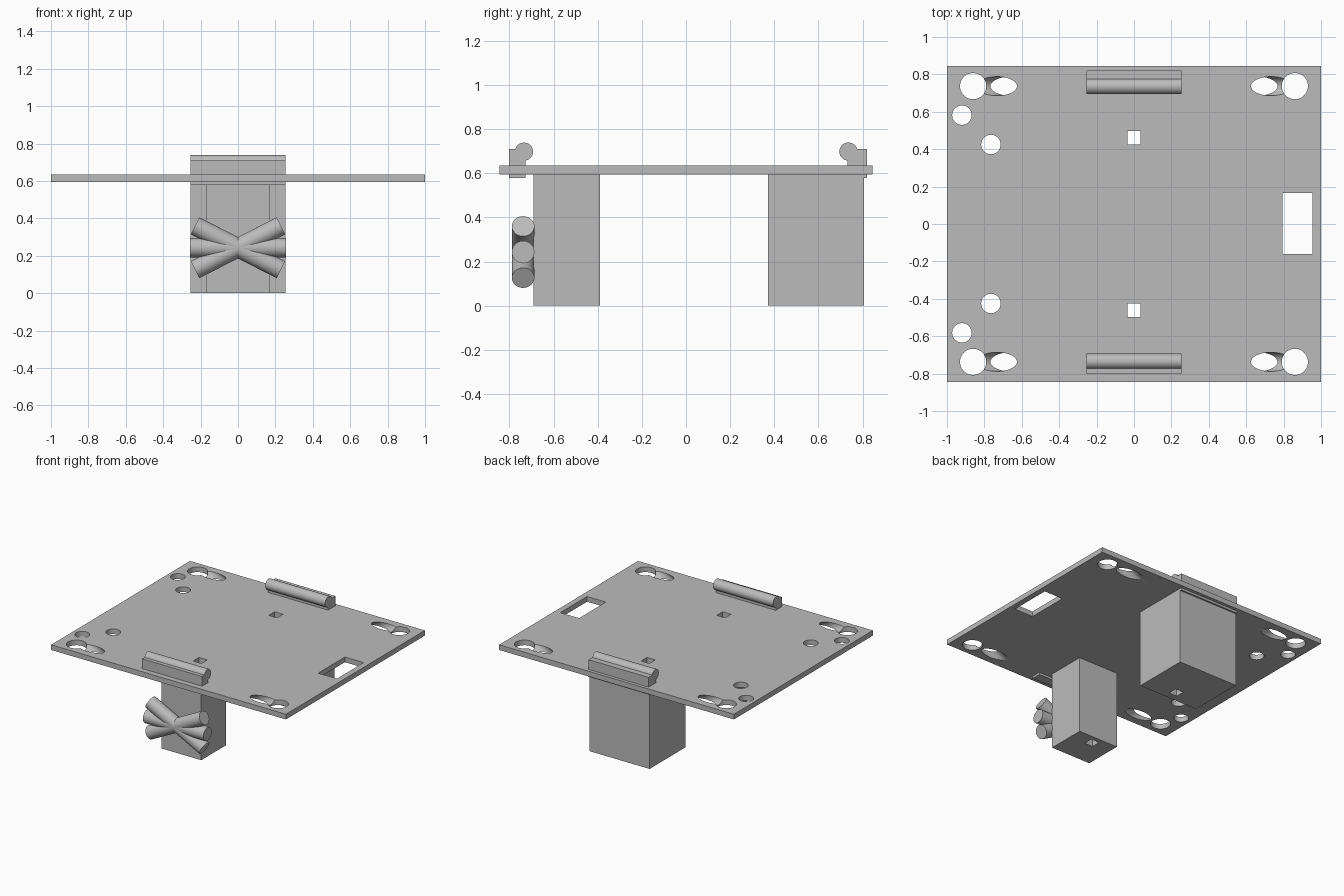
import bpy
from math import radians, pi, tan
from mathutils import Vector, Matrix

cube = bpy.data.objects.get("Cube")
if cube:
    bpy.data.objects.remove(cube, do_unlink=True)

grey = bpy.data.materials.new("plain grey")
grey.use_nodes = True
colour = (0.5, 0.5, 0.5, 1)
grey.diffuse_color = colour
grey.node_tree.nodes["Principled BSDF"].inputs["Base Color"].default_value = colour


def finish(name):
    obj = bpy.context.object
    obj.name = name
    obj.data.materials.append(grey)
    return obj


def box(name, x, y, z):
    """Box given by its (min, max) range on each axis."""
    ranges = (x, y, z)
    bpy.ops.mesh.primitive_cube_add(size=1)
    obj = finish(name)
    size = Matrix.Diagonal([b - a for a, b in ranges]).to_4x4()
    centre = Vector([(a + b) / 2 for a, b in ranges])
    obj.data.transform(Matrix.Translation(centre) @ size)
    return obj


def rod(name, centre, radius, length, tilt=0):
    """Cylinder in the xz plane, tilted from vertical about y."""
    bpy.ops.mesh.primitive_cylinder_add(vertices=48, radius=radius, depth=length,
                                        location=centre, rotation=(0, tilt, 0))
    return finish(name)


def cut(target, cutter):
    cutter.hide_render = True
    mod = target.modifiers.new("hole", "BOOLEAN")
    mod.operation = "DIFFERENCE"
    mod.solver = "EXACT"
    mod.object = cutter
    bpy.context.view_layer.objects.active = target
    bpy.ops.object.modifier_apply(modifier=mod.name)
    bpy.data.objects.remove(cutter, do_unlink=True)


def smooth(obj):
    bpy.ops.object.select_all(action="DESELECT")
    obj.select_set(True)
    bpy.context.view_layer.objects.active = obj
    bpy.ops.object.shade_smooth_by_angle(angle=radians(30))


BOTTOM, TOP = 0.595, 0.635
MID = (BOTTOM + TOP) / 2
SLOPE = radians(28)

# Deck plate and the two legs
plate = box("deck_plate", (-1, 1), (-0.845, 0.845), (BOTTOM, TOP))
front_leg = box("front_leg", (-0.17, 0.17), (-0.69, -0.39), (0, BOTTOM))
back_leg = box("back_leg", (-0.255, 0.255), (0.372, 0.807), (0, BOTTOM))

# Window in the deck's left side
cut(plate, box("window_cutter", (0.795, 0.955), (-0.16, 0.165), (0.5, 0.7)))

for side, leg in ((-1, front_leg), (1, back_leg)):
    # Square shaft running down through deck and leg
    y = side * 0.46
    for target in (plate, leg):
        cut(target, box("shaft_cutter", (-0.035, 0.035),
                        (y - 0.036, y + 0.036), (-0.1, 0.8)))
    # Small round holes on the right side
    for x, hole_y in ((-0.92, 0.582), (-0.765, 0.425)):
        cut(plate, rod("small_hole_cutter", (x, side * hole_y, MID), 0.052, 0.2))
    # Corner holes, each with a slanted hole sloping down and inward
    for x_side in (-1, 1):
        y = side * 0.737
        cut(plate, rod("corner_hole_cutter", (x_side * 0.86, y, MID), 0.07, 0.2))
        x = 0.734 - (TOP - MID) / tan(SLOPE)
        cut(plate, rod("slanted_hole_cutter", (x_side * x, y, MID), 0.051, 0.6,
                       x_side * (pi / 2 - SLOPE)))

# Rails: an upright strip through the deck with a round bar on top
for name, bar_y, strip in (("front", -0.734, (-0.802, -0.728)),
                           ("back", 0.736, (0.732, 0.82))):
    box(name + "_rail_strip", (-0.255, 0.255), strip, (0.578, 0.71))
    smooth(rod(name + "_rail_bar", (0, bar_y, 0.698), 0.041, 0.51, pi / 2))

# Three crossed rods on the front leg
for name, angle in (("level", 0), ("rising", -27), ("falling", 27)):
    smooth(rod(name + "_crossed_rod", (0, -0.738, 0.243), 0.051, 0.515,
               pi / 2 + radians(angle)))

smooth(plate)
